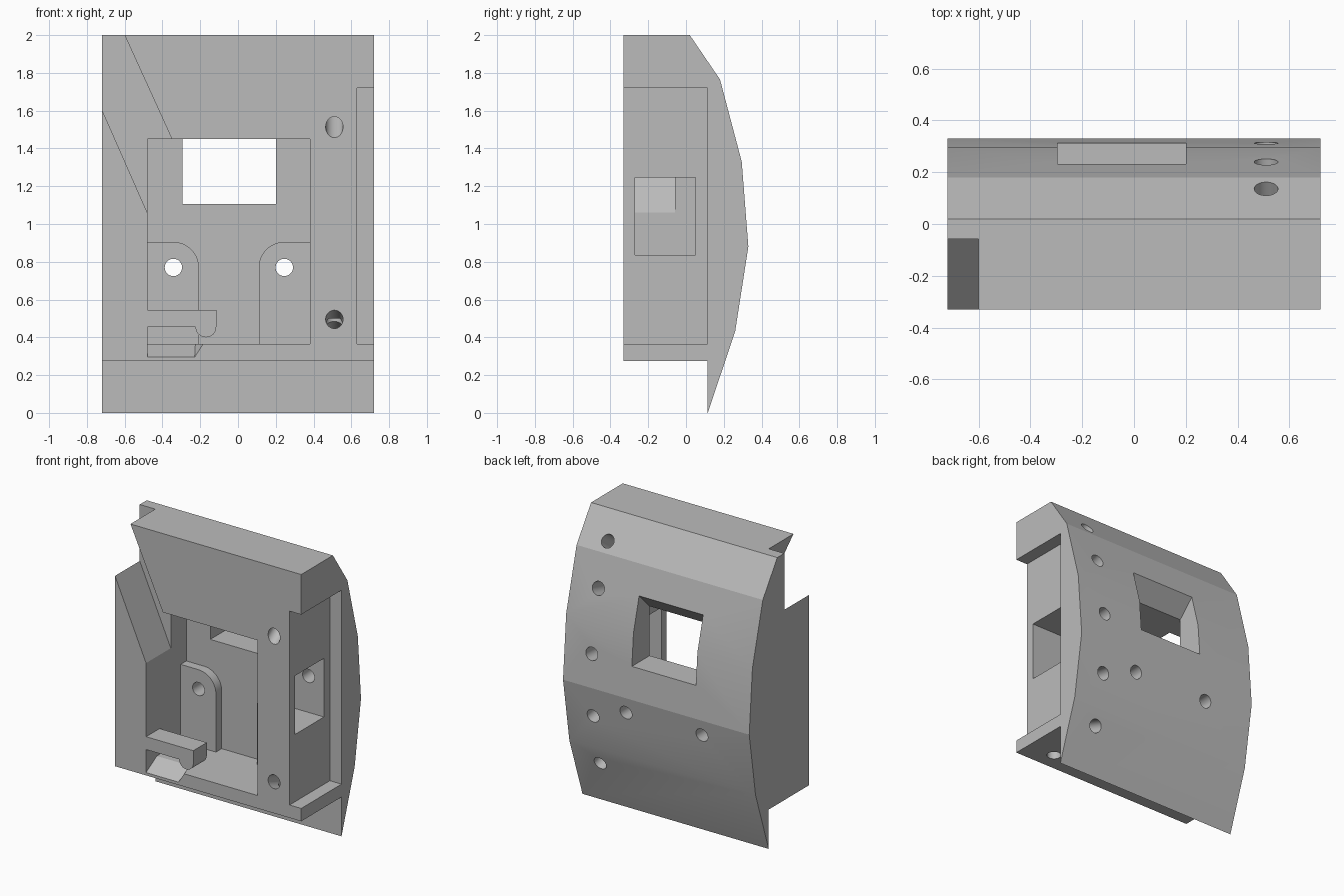
import bpy
import bmesh
from math import cos, sin, pi
from mathutils import Vector

cube = bpy.data.objects.get("Cube")
if cube:
    bpy.data.objects.remove(cube, do_unlink=True)

grey = bpy.data.materials.new("light grey")
grey.use_nodes = True
grey.diffuse_color = (0.5, 0.5, 0.5, 1)
grey.node_tree.nodes["Principled BSDF"].inputs["Base Color"].default_value = (0.5, 0.5, 0.5, 1)


def finish(bm, name):
    bmesh.ops.recalc_face_normals(bm, faces=bm.faces)
    mesh = bpy.data.meshes.new(name)
    bm.to_mesh(mesh)
    bm.free()
    mesh.materials.append(grey)
    obj = bpy.data.objects.new(name, mesh)
    bpy.context.collection.objects.link(obj)
    return obj


def prism(name, outline, axis, start, end):
    """Extrude an outline along x (outline is y, z) or along y (outline is x, z)."""
    bm = bmesh.new()
    verts = [bm.verts.new((start, a, b) if axis == "x" else (a, start, b)) for a, b in outline]
    face = bm.faces.new(verts)
    new = bmesh.ops.extrude_face_region(bm, geom=[face])["geom"]
    shift = Vector((end - start, 0, 0) if axis == "x" else (0, end - start, 0))
    bmesh.ops.translate(bm, vec=shift, verts=[g for g in new if isinstance(g, bmesh.types.BMVert)])
    return finish(bm, name)


def box(name, x, y, z):
    outline = [(x[0], z[0]), (x[1], z[0]), (x[1], z[1]), (x[0], z[1])]
    return prism(name, outline, "y", *y)


def rod(name, start, end, radius=0.046):
    start, end = Vector(start), Vector(end)
    direction = end - start
    bm = bmesh.new()
    bmesh.ops.create_cone(bm, cap_ends=True, segments=32, radius1=radius, radius2=radius,
                          depth=direction.length)
    bmesh.ops.rotate(bm, verts=bm.verts, matrix=direction.to_track_quat("Z", "Y").to_matrix())
    bmesh.ops.translate(bm, verts=bm.verts, vec=(start + end) / 2)
    return finish(bm, name)


def cut(target, cutter):
    """Subtract the cutter from the target, then discard it."""
    mod = target.modifiers.new("cut", "BOOLEAN")
    mod.operation = "DIFFERENCE"
    mod.solver = "EXACT"
    mod.object = cutter
    bpy.context.view_layer.objects.active = target
    bpy.ops.object.modifier_apply(modifier=mod.name)
    bpy.data.objects.remove(cutter, do_unlink=True)


def arc(cx, cz, r, a0, a1, steps=12):
    angles = [a0 + (a1 - a0) * i / steps for i in range(steps + 1)]
    return [(cx + r * cos(a), cz + r * sin(a)) for a in angles]


# Main body: faceted back, stepped underside
back = [(0.02, 2), (0.18, 1.765), (0.295, 1.33), (0.33, 0.88), (0.26, 0.43), (0.115, 0)]
body = prism("body", [(-0.33, 0.275), (-0.33, 2)] + back + [(0.115, 0.275)], "x", -0.72, 0.72)

# Front recess, side recess and the opening that joins them
cut(body, box("recess", (-0.48, 0.38), (-0.5, 0.115), (0.365, 1.45)))
cut(body, box("side_recess", (0.63, 0.8), (-0.5, 0.115), (0.365, 1.72)))
cut(body, box("side_opening", (0.3, 0.7), (-0.27, 0.05), (0.835, 1.245)))

# Window with a sloping top
window = [(0.09, 1.105), (0.4, 1.105), (0.4, 1.735), (0.115, 1.45), (0.09, 1.45)]
cut(body, prism("window", window, "x", -0.295, 0.2))

# Diagonal channel from the recess to the upper corner
channel = [(-0.623, 2.05), (-0.35, 1.45), (-0.35, 1.06), (-0.48, 1.06), (-0.8, 1.787), (-0.8, 2.05)]
cut(body, prism("channel", channel, "y", -0.5, -0.057))

# Ramp notch in the lower lip
bm = bmesh.new()
for p in [(-0.48, -0.345, 0.286), (-0.23, -0.345, 0.286), (-0.17, -0.345, 0.38), (-0.225, -0.185, 0.38),
          (-0.48, -0.185, 0.38), (-0.48, -0.345, 0.38)]:
    bm.verts.new(p)
bmesh.ops.convex_hull(bm, input=bm.verts)
cut(body, finish(bm, "ramp"))

# Screw holes, one square to each back facet
heights = [1.83, 1.54, 1.11, 0.67, 0.31]
depths = [0.8, 0.25, 0.3, 0.25, 0.8]
for (y0, z0), (y1, z1), z, depth in zip(back, back[1:], heights, depths):
    t = (z - z0) / (z1 - z0)
    point = Vector((0.51, y0 + t * (y1 - y0), z))
    normal = Vector((0, z0 - z1, y1 - y0)).normalized()
    cut(body, rod("screw_hole", point + normal * 0.1, point - normal * depth))
cut(body, rod("bottom_hole", (0.51, -0.2, 0.2), (0.51, -0.2, 0.5)))

# Mounting pads with a rounded inner corner, drilled through the back
for name, cx, side in (("left_pad", 0.245, 1), ("right_pad", -0.342, -1)):
    edge = 0.38 if side > 0 else -0.48
    curve = [(cx - side * (x - cx), z) for x, z in arc(cx, 0.77, 0.135, 0, pi / 2)]
    outline = [(edge, 0.365), (cx - side * 0.135, 0.365)] + curve + [(edge, 0.905)]
    pad = prism(name, outline, "y", 0.052, 0.118)
    for part in (body, pad):
        cut(part, rod("pad_hole", (cx, -0.1, 0.77), (cx, 0.5, 0.77)))

# Cable clip with a rounded hook
hook = arc(-0.17, 0.455, 0.055, pi, 2 * pi)
clip = prism("cable_clip", [(-0.49, 0.545), (-0.49, 0.455)] + hook + [(-0.115, 0.545)],
             "y", -0.329, -0.18)

# Smooth the round walls, keep the edges sharp
for obj in [o for o in bpy.context.collection.objects if o.type == "MESH"]:
    bpy.ops.object.select_all(action="DESELECT")
    obj.select_set(True)
    bpy.context.view_layer.objects.active = obj
    bpy.ops.object.shade_smooth_by_angle(angle=0.2)
